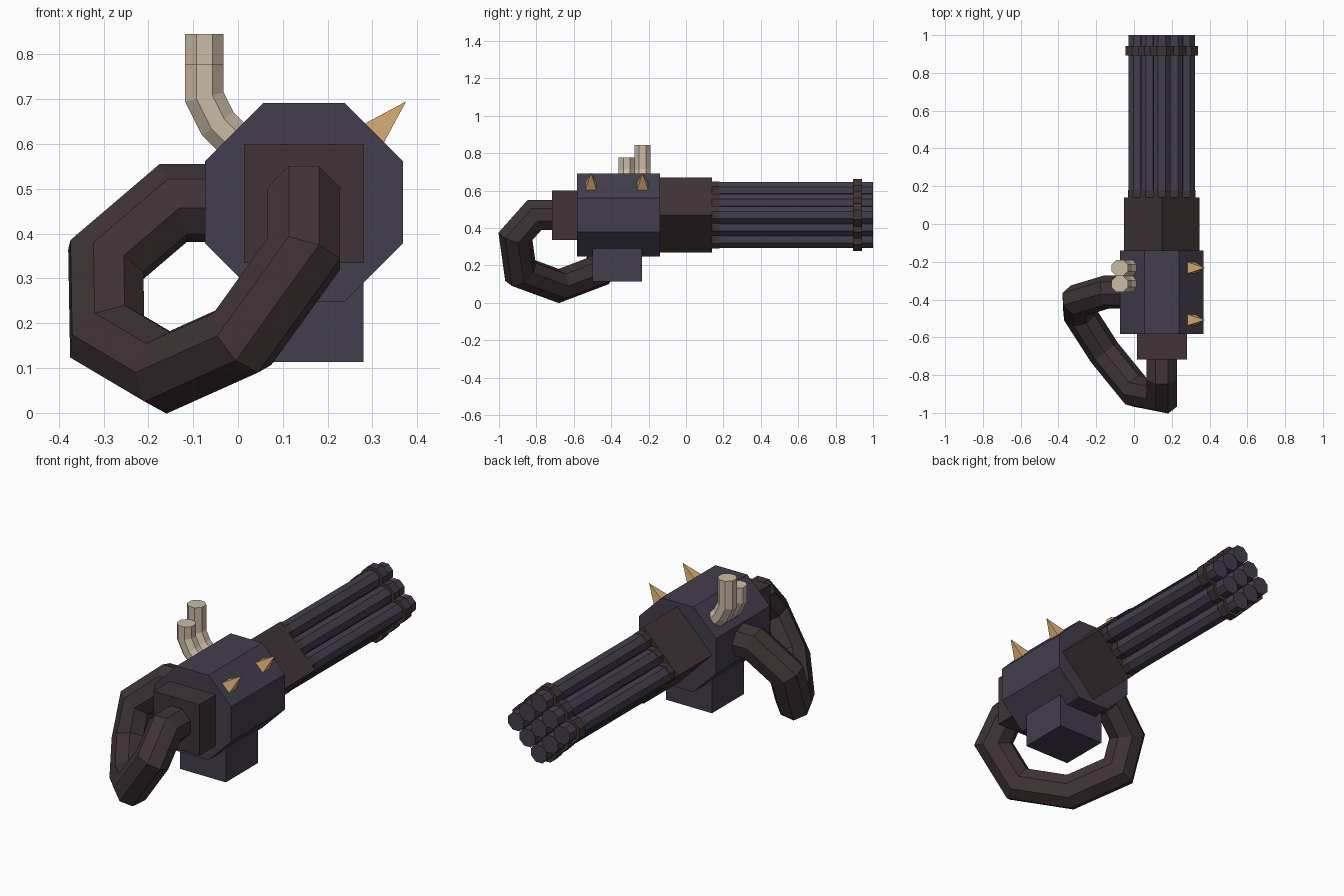
import bpy, bmesh, math
from mathutils import Vector

if "Cube" in bpy.data.objects:
    bpy.data.objects.remove(bpy.data.objects["Cube"])

CX, CZ = 0.147, 0.47   # main axis of the gun


def material(name, color):
    m = bpy.data.materials.new(name)
    m.diffuse_color = (*color, 1)
    m.use_nodes = True
    m.node_tree.nodes["Principled BSDF"].inputs["Base Color"].default_value = m.diffuse_color
    return m


STEEL = material("dark_steel", (0.055, 0.047, 0.075))
BROWN = material("dark_brown", (0.050, 0.034, 0.038))
BONE = material("pale_metal", (0.60, 0.50, 0.38))
GOLD = material("spike_tan", (0.65, 0.40, 0.17))


def finish(bm, name, mat):
    bmesh.ops.recalc_face_normals(bm, faces=bm.faces)
    mesh = bpy.data.meshes.new(name)
    bm.to_mesh(mesh)
    bm.free()
    mesh.materials.append(mat)
    ob = bpy.data.objects.new(name, mesh)
    bpy.context.collection.objects.link(ob)
    return ob


def tube(name, path, apothem, mat, sides=8, flat=True, tip=1.0):
    """Mitred polygon sweep along a path; tip=0 closes to a point."""
    pts = [Vector(p) for p in path]
    dirs = [(b - a).normalized() for a, b in zip(pts, pts[1:])]
    u = Vector((1, 0, 0)) if abs(dirs[0].x) < 0.5 else Vector((0, 1, 0))
    v = dirs[0].cross(u).normalized()
    r = apothem / math.cos(math.pi / sides) if flat else apothem
    phase = math.pi / sides if flat else 0
    ring = []
    for i in range(sides):
        a = phase + i * math.tau / sides
        ring.append(pts[0] + r * (math.cos(a) * u + math.sin(a) * v))
    bm = bmesh.new()
    prev = [bm.verts.new(p) for p in ring]
    bm.faces.new(prev)
    for k, d in enumerate(dirs):
        end = pts[k + 1]
        if tip == 0 and k == len(dirs) - 1:
            apex = bm.verts.new(end)
            for i in range(sides):
                bm.faces.new((prev[i], prev[(i + 1) % sides], apex))
            prev = None
            break
        n = (d + dirs[k + 1]).normalized() if k + 1 < len(dirs) else d
        ring = [p + d * ((end - p).dot(n) / d.dot(n)) for p in ring]
        cur = [bm.verts.new(p) for p in ring]
        for i in range(sides):
            j = (i + 1) % sides
            bm.faces.new((prev[i], prev[j], cur[j], cur[i]))
        prev = cur
    if prev:
        bm.faces.new(prev)
    return finish(bm, name, mat)


def box(name, lo, hi, mat):
    bm = bmesh.new()
    bmesh.ops.create_cube(bm, size=1)
    for vert in bm.verts:
        vert.co = [(a + b) / 2 + c * (b - a) for a, b, c in zip(lo, hi, vert.co)]
    return finish(bm, name, mat)


def along_y(x, z, y0, y1):
    return [(x, y0, z), (x, y1, z)]


# Octagonal body, rear block, lower box and diamond-shaped barrel housing
tube("body", along_y(CX, CZ, -0.583, -0.14), 0.221, STEEL)
box("rear_block", (0.015, -0.717, 0.335), (0.28, -0.57, 0.60), BROWN)
box("lower_box", (0.015, -0.50, 0.113), (0.28, -0.235, 0.30), STEEL)
tube("barrel_housing", along_y(CX, CZ, -0.15, 0.14), 0.2, BROWN, 4, flat=False)

# Three by three barrels, turned 45 degrees, each with a collar and a base sleeve
STEP = 0.066
for i in (-1, 0, 1):
    for j in (-1, 0, 1):
        x, z = CX + (i - j) * STEP, CZ + (i + j) * STEP
        tube("barrel", along_y(x, z, 0.10, 1.0), 0.045, STEEL)
        tube("barrel_collar", along_y(x, z, 0.892, 0.942), 0.061, BROWN)
        tube("barrel_base", along_y(x, z, 0.12, 0.18), 0.047, BROWN)

# Feed hose looping from the rear block to the left side of the body
tube("feed_hose", [(CX, -0.70, CZ), (CX, -0.81, CZ), (0.147, -0.912, 0.355),
                   (0.01, -0.885, 0.165), (-0.157, -0.68, 0.09),
                   (-0.292, -0.47, 0.17), (-0.295, -0.405, 0.34),
                   (-0.145, -0.36, 0.468), (0.0, -0.36, 0.468)], 0.081, BROWN)

# Two bent exhaust pipes on the upper left facet
for y, top in ((-0.233, 0.845), (-0.317, 0.777)):
    tube("exhaust_pipe", [(-0.075, y, top), (-0.075, y, 0.705),
                          (-0.045, y, 0.645), (0.04, y, 0.56)], 0.043, BONE)

# Two spikes on the upper right facet
for y in (-0.508, -0.232):
    tube("spike", [(0.295, y, 0.615), (0.375, y, 0.695)], 0.034, GOLD, 4, tip=0)
